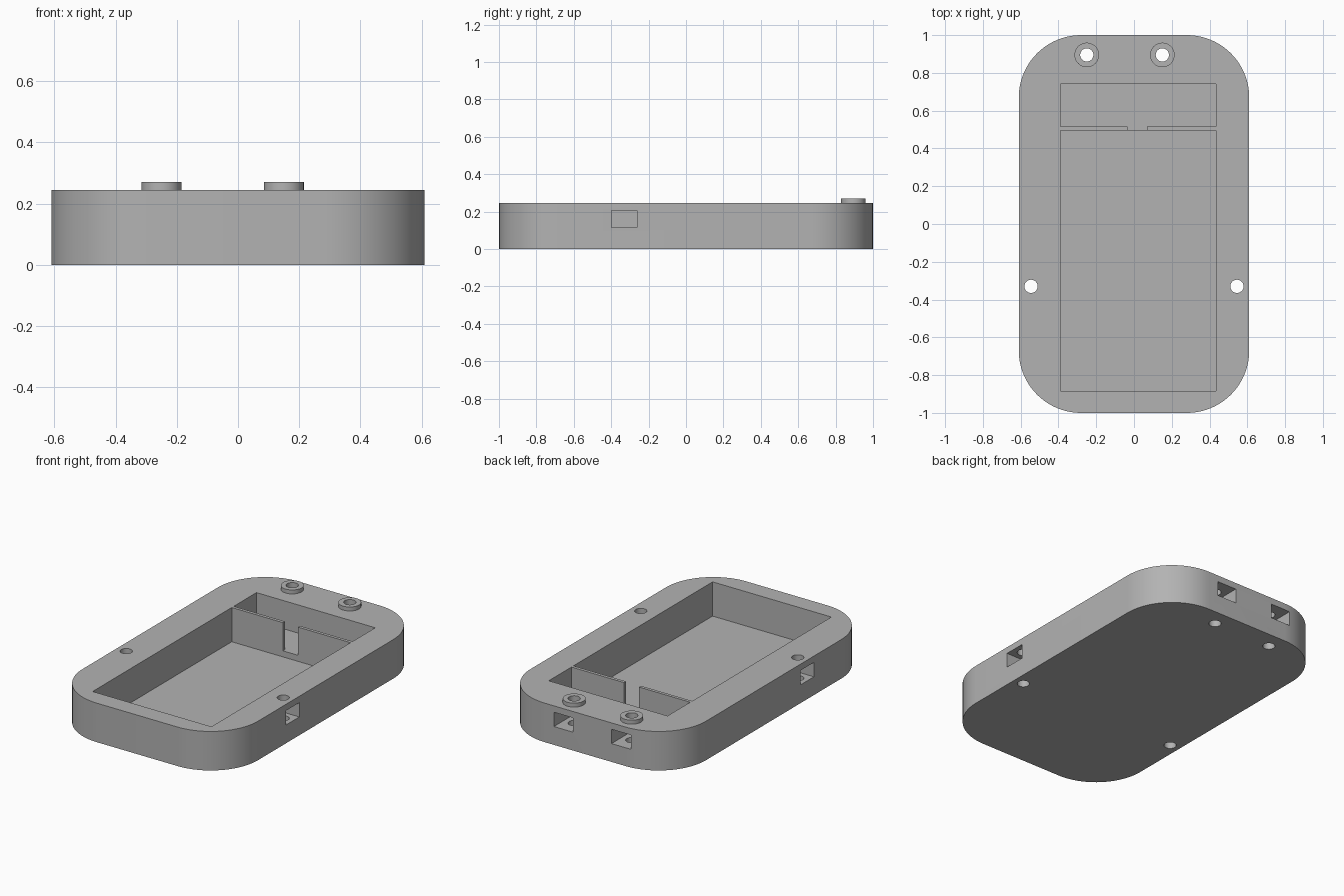
import bpy, bmesh, math

old = bpy.data.objects.get("Cube")
if old:
    bpy.data.objects.remove(old, do_unlink=True)

TOP = 0.245
FLOOR, REAR_FLOOR = 0.03, 0.068
BOSS_Y, SIDE_Y = 0.895, -0.33
BOSS_X, SIDE_X = (-0.25, 0.15), (-0.545, 0.545)

grey = bpy.data.materials.new("plain grey")
grey.use_nodes = True
grey.diffuse_color = (0.45, 0.45, 0.45, 1)
grey.node_tree.nodes["Principled BSDF"].inputs["Base Color"].default_value = (0.45, 0.45, 0.45, 1)


def prism(name, outline, z0, z1):
    """Extrude a flat outline from z0 to z1."""
    bm = bmesh.new()
    face = bm.faces.new([bm.verts.new((x, y, z0)) for x, y in outline])
    ext = bmesh.ops.extrude_face_region(bm, geom=[face])
    top = [v for v in ext["geom"] if isinstance(v, bmesh.types.BMVert)]
    bmesh.ops.translate(bm, vec=(0, 0, z1 - z0), verts=top)
    bmesh.ops.recalc_face_normals(bm, faces=bm.faces)
    mesh = bpy.data.meshes.new(name)
    bm.to_mesh(mesh)
    bm.free()
    obj = bpy.data.objects.new(name, mesh)
    bpy.context.collection.objects.link(obj)
    mesh.materials.append(grey)
    return obj


def box(name, x0, x1, y0, y1, z0, z1):
    return prism(name, [(x0, y0), (x1, y0), (x1, y1), (x0, y1)], z0, z1)


def circle(x, y, r, n=40):
    return [(x + r * math.cos(i * math.tau / n), y + r * math.sin(i * math.tau / n)) for i in range(n)]


def rounded_rect(hx, hy, r, n=20):
    pts = []
    for k, (sx, sy) in enumerate([(1, 1), (-1, 1), (-1, -1), (1, -1)]):
        for i in range(n + 1):
            a = (k + i / n) * math.pi / 2
            pts.append((sx * (hx - r) + r * math.cos(a), sy * (hy - r) + r * math.sin(a)))
    return pts


def boolean(target, tool, operation):
    """Apply one boolean and discard the tool."""
    mod = target.modifiers.new("bool", "BOOLEAN")
    mod.operation, mod.solver, mod.object = operation, "EXACT", tool
    bpy.context.view_layer.objects.active = target
    bpy.ops.object.modifier_apply(modifier=mod.name)
    bpy.data.objects.remove(tool, do_unlink=True)


# Rounded block with two raised bosses
case = prism("case_body", rounded_rect(0.61, 1.0, 0.33), 0, TOP)
for x in BOSS_X:
    boolean(case, prism("boss", circle(x, BOSS_Y, 0.065), TOP - 0.03, 0.27), "UNION")

# Main pocket, shallower rear pocket, and the gap in the divider
cutters = [
    box("main_pocket", -0.39, 0.435, -0.885, 0.495, FLOOR, 0.4),
    box("rear_pocket", -0.39, 0.435, 0.515, 0.74, REAR_FLOOR, 0.4),
    box("divider_gap", -0.035, 0.07, 0.47, 0.54, REAR_FLOOR, 0.4),
]

# Nut slots in the back and side walls, and through holes for the screws
for x in BOSS_X:
    cutters.append(box("back_slot", x - 0.067, x + 0.067, BOSS_Y - 0.067, 1.1, 0.115, 0.205))
    cutters.append(prism("back_hole", circle(x, BOSS_Y, 0.035), -0.1, 0.4))
for x in SIDE_X:
    s = math.copysign(1, x)
    x0, x1 = sorted((x - s * 0.067, s * 0.7))
    cutters.append(box("side_slot", x0, x1, SIDE_Y - 0.067, SIDE_Y + 0.067, 0.115, 0.205))
    cutters.append(prism("side_hole", circle(x, SIDE_Y, 0.035), -0.1, 0.4))

for cutter in cutters:
    boolean(case, cutter, "DIFFERENCE")

# Smooth round walls, sharp corners
bpy.ops.object.select_all(action="DESELECT")
case.select_set(True)
bpy.context.view_layer.objects.active = case
bpy.ops.object.shade_smooth_by_angle(angle=math.radians(30))
